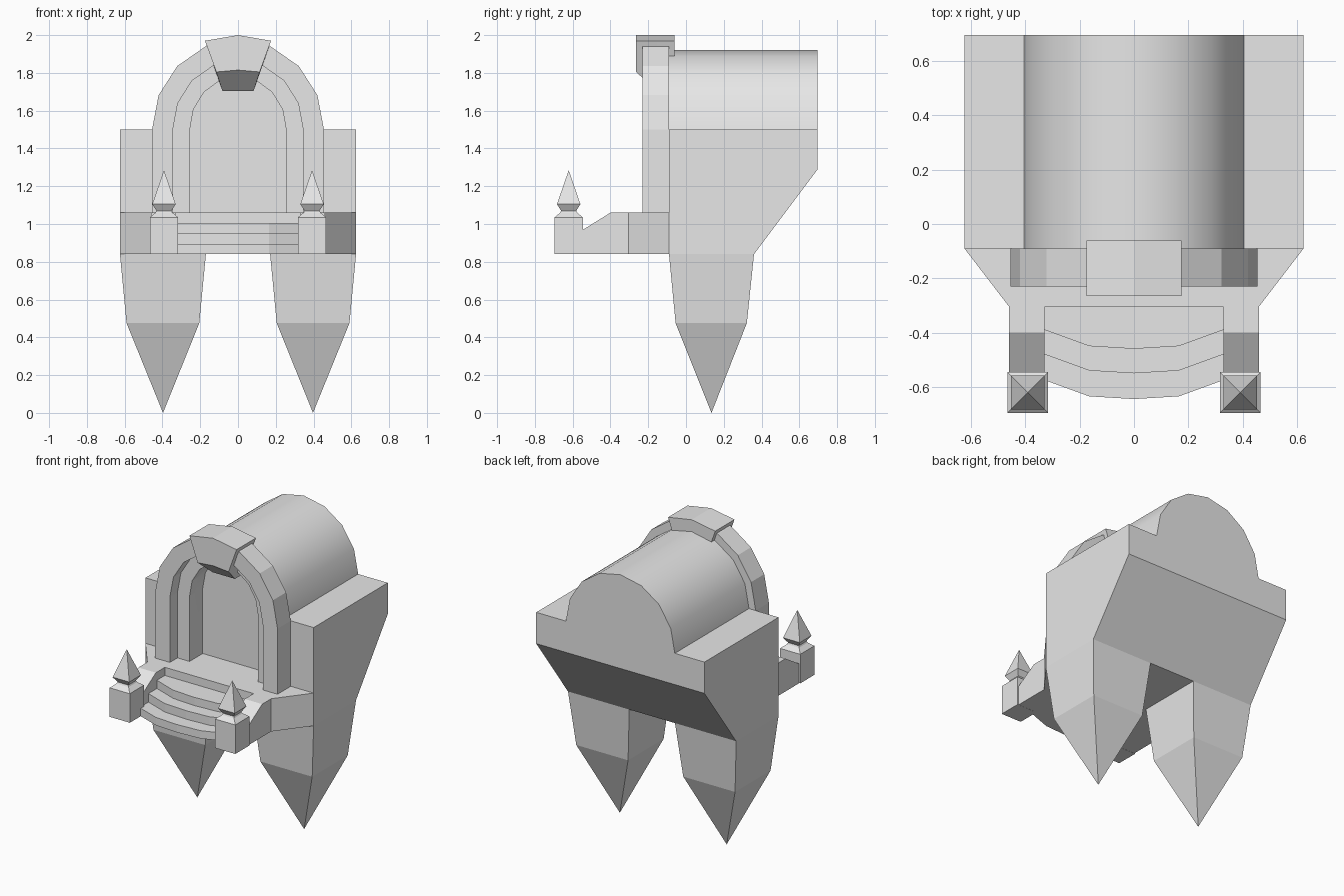
import bpy, bmesh, math

cube = bpy.data.objects.get("Cube")
if cube:
    bpy.data.objects.remove(cube, do_unlink=True)

stone = bpy.data.materials.new("grey_stone")
stone.use_nodes = True
GREY = (0.8, 0.8, 0.8, 1)
stone.diffuse_color = GREY
stone.node_tree.nodes["Principled BSDF"].inputs["Base Color"].default_value = GREY

FLOOR, BASE, SPRING = 1.06, 0.84, 1.5
FRONT, BACK = -0.09, 0.697


def loft(name, rings):
    """Skin a list of equal rings of points and cap both ends."""
    bm = bmesh.new()
    rows = [[bm.verts.new(p) for p in ring] for ring in rings]
    n = len(rows[0])
    for a, b in zip(rows, rows[1:]):
        for i in range(n):
            bm.faces.new((a[i], a[(i + 1) % n], b[(i + 1) % n], b[i]))
    bm.faces.new(rows[0])
    bm.faces.new(rows[-1])
    bmesh.ops.remove_doubles(bm, verts=bm.verts, dist=0.0005)
    bmesh.ops.recalc_face_normals(bm, faces=bm.faces)
    mesh = bpy.data.meshes.new(name)
    bm.to_mesh(mesh)
    bm.free()
    mesh.materials.append(stone)
    obj = bpy.data.objects.new(name, mesh)
    bpy.context.collection.objects.link(obj)
    return obj


def prism(name, outline, axis, a, b):
    """Extrude a 2D outline along x, y or z, from a to b."""
    def place(p, d):
        return {"x": (d, *p), "y": (p[0], d, p[1]), "z": (*p, d)}[axis]
    return loft(name, [[place(p, d) for p in outline] for d in (a, b)])


def rect(x0, x1, y0, y1, z):
    return [(x0, y0, z), (x1, y0, z), (x1, y1, z), (x0, y1, z)]


def arch(r, h, foot):
    """Upright arch outline with eight facets, from right foot to left foot."""
    curve = [(r * math.cos(math.pi * i / 8), SPRING + h * math.sin(math.pi * i / 8))
             for i in range(9)]
    return [(r, foot)] + curve + [(-r, foot)]


def combine(target, other, operation):
    mod = target.modifiers.new(operation.title(), "BOOLEAN")
    mod.operation, mod.object, mod.solver = operation, other, "EXACT"
    bpy.ops.object.select_all(action="DESELECT")
    bpy.context.view_layer.objects.active = target
    target.select_set(True)
    bpy.ops.object.modifier_apply(modifier=mod.name)
    bpy.data.objects.remove(other, do_unlink=True)


# Main block with sloped rear underside, barrel roof and recessed doorway
side = [(FRONT, BASE), (0.36, BASE), (BACK, 1.29), (BACK, SPRING), (FRONT, SPRING)]
body = prism("main_body", side, "x", -0.625, 0.625)
combine(body, prism("barrel_roof", arch(0.405, 0.42, 1.4), "y", FRONT, BACK), "UNION")
combine(body, prism("door_cutter", arch(0.255, 0.28, FLOOR), "y", -0.3, -0.01), "DIFFERENCE")
body.select_set(True)
bpy.ops.object.shade_smooth_by_angle(angle=math.radians(30))

# Stepped door surround
for name, outer, inner, y in (("outer_arch", (0.455, 0.475), (0.345, 0.365), -0.23),
                              ("inner_arch", (0.345, 0.365), (0.255, 0.28), -0.15)):
    prism(name, arch(*outer, FLOOR) + arch(*inner, FLOOR)[::-1], "y", y, FRONT)


# Keystone, tapering down to an undercut foot
def keystone_ring(y, half, low):
    return [(-0.175, y, 1.97), (0, y, 2.0), (0.175, y, 1.97),
            (half, y, low), (0, y, low + (0.01 if half > 0.1 else 0)), (-half, y, low)]


loft("keystone", [keystone_ring(-0.265, 0.115, 1.805),
                  keystone_ring(-0.15, 0.083, 1.705),
                  keystone_ring(-0.06, 0.083, 1.705)])

# Landing in front of the door
prism("landing", [(-0.625, FRONT), (-0.46, -0.305), (0.46, -0.305), (0.625, FRONT)],
      "z", BASE, FLOOR)

# Three bowed steps
for i, (y, top) in enumerate(((-0.39, 1.005), (-0.48, 0.95), (-0.575, 0.893))):
    front = [(-0.33, y), (-0.165, y - 0.06), (0, y - 0.07), (0.165, y - 0.06), (0.33, y)]
    prism(f"step_{i + 1}", front + [(0.33, -0.305), (-0.33, -0.305)], "z", BASE, top)

for label, s in (("left", 1), ("right", -1)):
    # Sloping stair wall
    wall = [(-0.305, BASE), (-0.305, FLOOR), (-0.4, FLOOR), (-0.545, 0.97), (-0.545, BASE)]
    prism(f"{label}_stair_wall", wall, "x", s * 0.33, s * 0.46)

    # Square post with pointed finial
    cx, cy = s * 0.392, -0.621
    post = ((0.075, BASE), (0.075, 1.035), (0.045, FLOOR), (0.04, 1.07),
            (0.062, 1.105), (0, 1.285))
    loft(f"{label}_post", [rect(cx - h, cx + h, cy - h, cy + h, z) for h, z in post])

    # Pointed leg
    loft(f"{label}_leg", [rect(s * 0.17, s * 0.625, FRONT, 0.36, BASE),
                          rect(s * 0.205, s * 0.59, -0.055, 0.322, 0.475),
                          rect(s * 0.397, s * 0.397, 0.135, 0.135, 0)])
